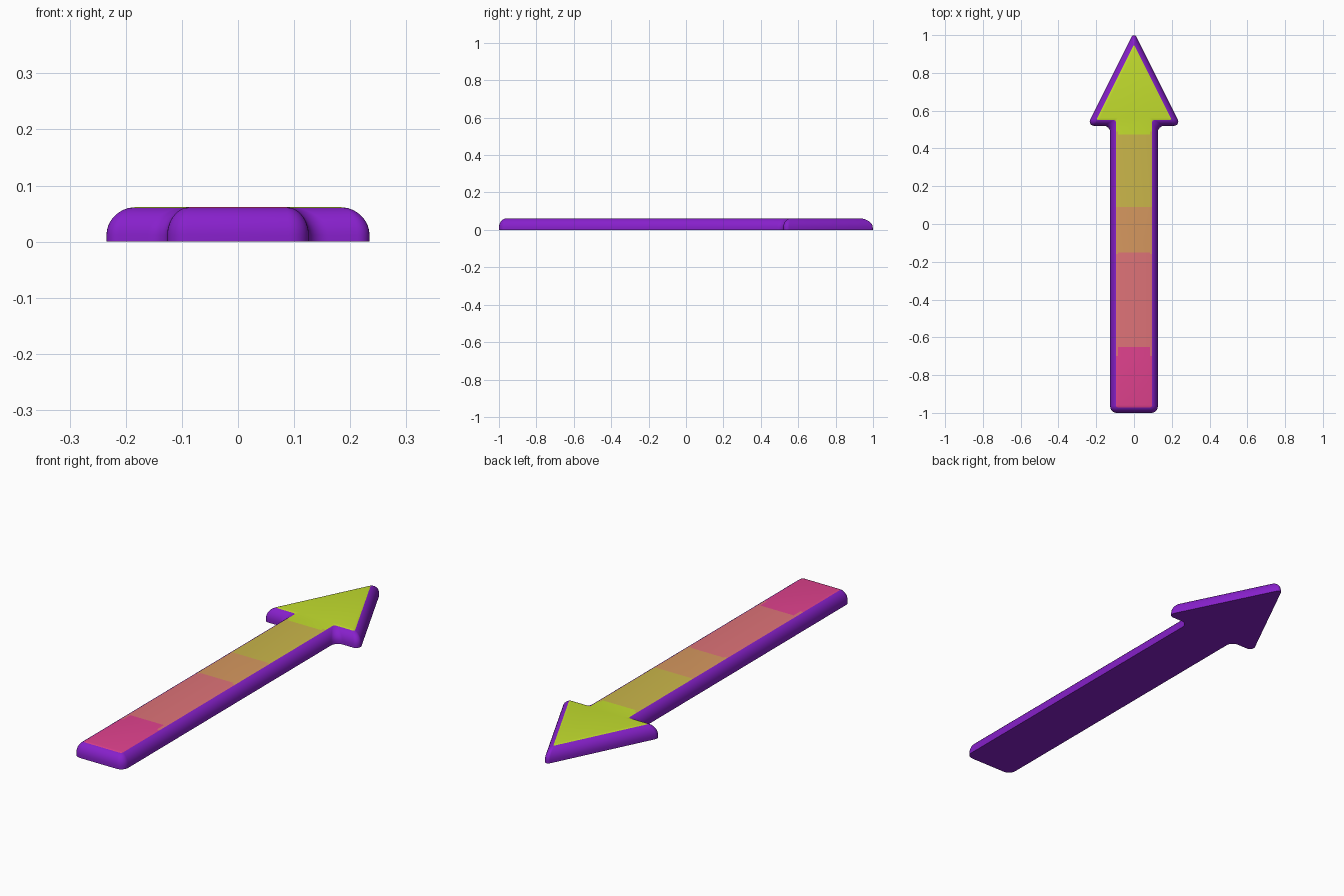
import bpy, bmesh, math
from mathutils import Vector

old = bpy.data.objects.get("Cube")
if old:
    bpy.data.objects.remove(old, do_unlink=True)


def material(name, rgb):
    linear = [((c / 255 + 0.055) / 1.055) ** 2.4 for c in rgb]
    mat = bpy.data.materials.new(name)
    mat.use_nodes = True
    mat.diffuse_color = (*linear, 1)
    mat.node_tree.nodes["Principled BSDF"].inputs["Base Color"].default_value = (*linear, 1)
    return mat


materials = [
    material("purple", (135, 32, 203)),
    material("pink", (224, 66, 142)),
    material("salmon", (222, 115, 120)),
    material("orange", (214, 152, 95)),
    material("olive", (202, 182, 74)),
    material("lime", (195, 222, 46)),
]
TOP_BANDS = [-0.65, -0.15, 0.09, 0.475]
RIM_BANDS = [-0.7, -0.16, 0.09, 0.49]

HEIGHT = 0.062
WALL_BASE = 0.012
INSET = 0.042
RIM = 0.29  # share of the inset that still carries the band colours
ARC = 8
STEPS = 8

# Flat top outline: right half with the rounding radius of each outer corner
half = [(0.084, -0.958, 0.035), (0.084, 0.562, 0.035), (0.18, 0.562, 0.022)]
corners = half + [(0, 0.922, 0.014)] + [(-x, y, r) for x, y, r in reversed(half)]
top = [Vector((x, y)) for x, y, r in corners]


def outward(a, b):
    d = (b - a).normalized()
    return Vector((d.y, -d.x))


def rounded_corner(i):
    """Arc points of the outer outline at one corner."""
    p, radius = top[i], corners[i][2]
    n1 = outward(top[i - 1], p)
    n2 = outward(p, top[(i + 1) % len(top)])
    miter = (n1 + n2) / (1 + n1.dot(n2))
    turn = n1.x * n2.y - n1.y * n2.x
    sign = 1 if turn > 0 else -1
    centre = p + miter * (INSET - sign * radius)
    sweep = math.atan2(turn, n1.dot(n2))
    start = math.atan2(n1.y, n1.x)
    for k in range(ARC + 1):
        a = start + sweep * k / ARC
        yield centre + Vector((math.cos(a), math.sin(a))) * radius * sign


inner, outer = [], []
for i in range(len(top)):
    for point in rounded_corner(i):
        inner.append(top[i])
        outer.append(point)


# Cross-section: flat top edge, coloured rim, rounded shoulder, straight foot
def wall_height(a):
    return WALL_BASE + (HEIGHT - WALL_BASE) * math.sin(a)


rim_angle = math.acos(RIM)
shoulder = [rim_angle * (1 - k / STEPS) for k in range(STEPS + 1)]
section = [(0, HEIGHT)] + [(math.cos(a), wall_height(a)) for a in shoulder] + [(1, 0)]

bm = bmesh.new()
rings = [[bm.verts.new((*p.lerp(q, t), z)) for p, q in zip(inner, outer)] for t, z in section]
for upper, lower in zip(rings, rings[1:]):
    for i in range(len(upper)):
        j = (i + 1) % len(upper)
        bm.faces.new((upper[i], upper[j], lower[j], lower[i]))
bmesh.ops.remove_doubles(bm, verts=bm.verts, dist=1e-5)

# Close the top and the underside
bmesh.ops.holes_fill(bm, edges=bm.edges, sides=0)
bmesh.ops.recalc_face_normals(bm, faces=bm.faces)


def faces_between(low, high):
    return [f for f in bm.faces if low - 1e-4 < min(v.co.z for v in f.verts) < high - 1e-4]


# Colour bands cut across the top and its rim
rim_z = wall_height(rim_angle)
for low, high, bands in [(HEIGHT, 1, TOP_BANDS), (rim_z, HEIGHT, RIM_BANDS)]:
    for y in bands:
        faces = faces_between(low, high)
        edges = {e for f in faces for e in f.edges}
        verts = {v for f in faces for v in f.verts}
        bmesh.ops.bisect_plane(bm, geom=[*faces, *edges, *verts], plane_co=(0, y, 0), plane_no=(0, 1, 0))
    for f in faces_between(low, high):
        middle = (min(v.co.y for v in f.verts) + max(v.co.y for v in f.verts)) / 2
        f.material_index = 1 + sum(middle > y for y in bands)

mesh = bpy.data.meshes.new("arrow")
bm.to_mesh(mesh)
bm.free()
for mat in materials:
    mesh.materials.append(mat)
arrow = bpy.data.objects.new("arrow", mesh)
bpy.context.collection.objects.link(arrow)

bpy.ops.object.select_all(action="DESELECT")
arrow.select_set(True)
bpy.context.view_layer.objects.active = arrow
bpy.ops.object.shade_smooth_by_angle(angle=math.radians(40))
